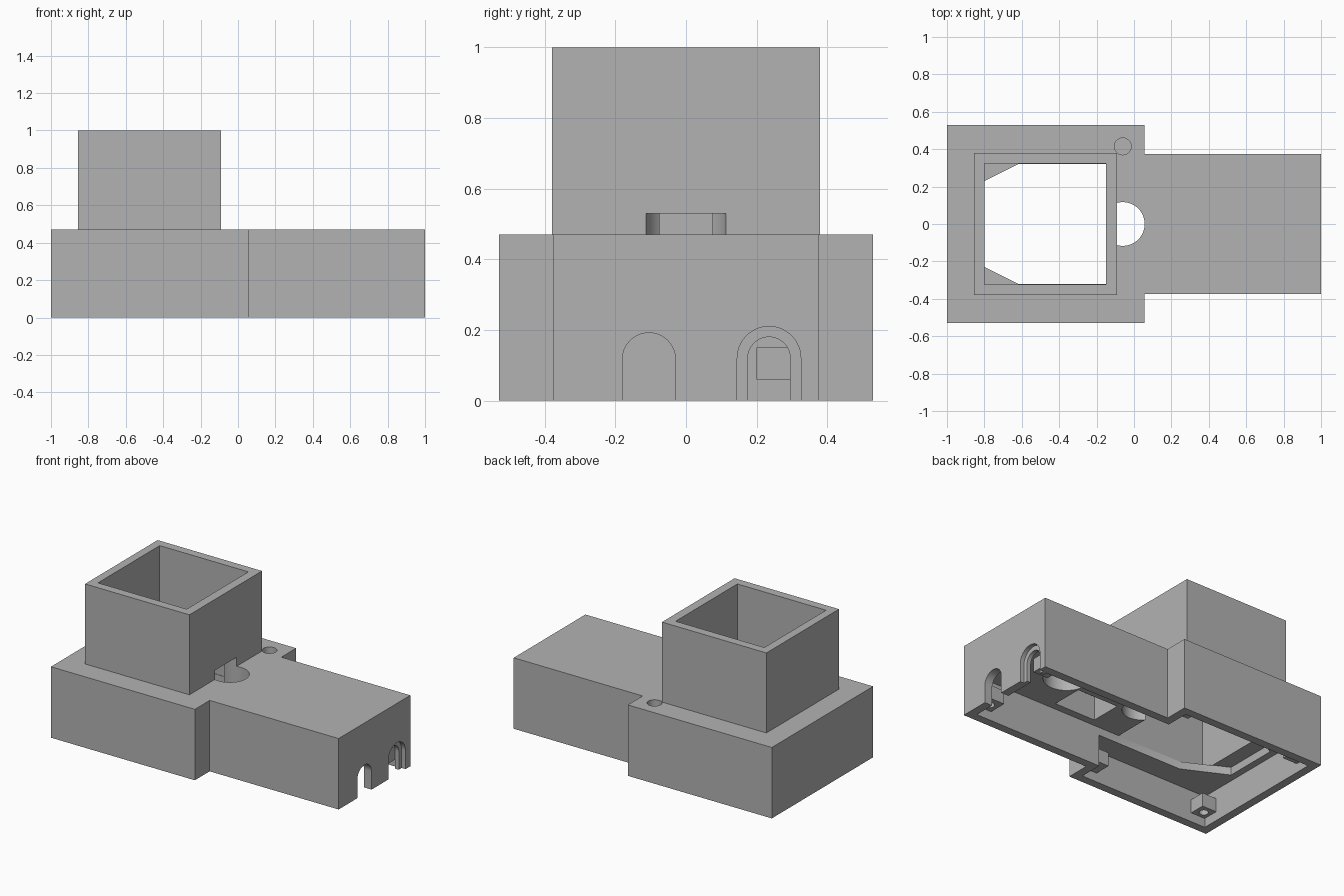
import bpy, bmesh, math
from mathutils import Vector

cube = bpy.data.objects.get("Cube")
if cube:
    bpy.data.objects.remove(cube, do_unlink=True)

grey = bpy.data.materials.new("plain_grey")
grey.use_nodes = True
grey.diffuse_color = (0.45, 0.45, 0.45, 1)
grey.node_tree.nodes["Principled BSDF"].inputs["Base Color"].default_value = grey.diffuse_color


def prism(name, outline, low, high, axis="z"):
    """Extrude an outline along z, or a (y, z) outline along x."""
    place = (lambda a, b, h: (a, b, h)) if axis == "z" else (lambda a, b, h: (h, a, b))
    bm = bmesh.new()
    face = bm.faces.new([bm.verts.new(place(a, b, low)) for a, b in outline])
    new = bmesh.ops.extrude_face_region(bm, geom=[face])["geom"]
    shift = Vector(place(0, 0, high - low))
    bmesh.ops.translate(bm, vec=shift, verts=[v for v in new if isinstance(v, bmesh.types.BMVert)])
    bmesh.ops.recalc_face_normals(bm, faces=bm.faces)
    mesh = bpy.data.meshes.new(name)
    bm.to_mesh(mesh)
    bm.free()
    mesh.materials.append(grey)
    ob = bpy.data.objects.new(name, mesh)
    bpy.context.collection.objects.link(ob)
    return ob


def rect(x0, x1, y0, y1):
    return [(x0, y0), (x1, y0), (x1, y1), (x0, y1)]


def circle(x, y, r, n=48):
    return [(x + r * math.cos(math.tau * i / n), y + r * math.sin(math.tau * i / n)) for i in range(n)]


def arch(y, r, spring, n=24):
    top = [(y + r * math.cos(math.pi * i / n), spring + r * math.sin(math.pi * i / n)) for i in range(n + 1)]
    return [(y - r, -0.1), (y + r, -0.1)] + top


def combine(target, tool, operation="DIFFERENCE"):
    """Apply a boolean and discard the tool."""
    mod = target.modifiers.new("cut", "BOOLEAN")
    mod.object, mod.operation, mod.solver = tool, operation, "EXACT"
    tool.hide_render = True
    bpy.context.view_layer.update()
    graph = bpy.context.evaluated_depsgraph_get()
    result = bpy.data.meshes.new_from_object(target.evaluated_get(graph))
    target.modifiers.clear()
    target.data = result
    bpy.data.objects.remove(tool, do_unlink=True)


def smooth(ob):
    bpy.ops.object.select_all(action="DESELECT")
    ob.select_set(True)
    bpy.context.view_layer.objects.active = ob
    bpy.ops.object.shade_smooth_by_angle(angle=math.radians(30))


# Stepped housing with the square tower
half = [(-1, -0.53), (0.055, -0.53), (0.055, -0.375), (1, -0.375)]
housing = prism("housing", half + [(x, -y) for x, y in reversed(half)], 0, 0.47)
combine(housing, prism("tower", rect(-0.855, -0.09, -0.38, 0.38), 0.4, 1), "UNION")

# Tower shaft, cable hole and small indicator hole
combine(housing, prism("shaft", rect(-0.8, -0.15, -0.323, 0.323), 0.26, 1.1))
combine(housing, prism("cable_hole", circle(-0.06, 0, 0.117), 0.23, 0.53))
combine(housing, prism("indicator_hole", circle(-0.06, 0.415, 0.045), 0.15, 0.6))

# Underside: wide chamber, then the deeper long pocket with chamfered corners
combine(housing, prism("chamber", rect(-0.945, 0, -0.475, 0.475), -0.1, 0.21))
side = [(-0.9, -0.18), (-0.62, -0.32), (0.945, -0.32)]
combine(housing, prism("long_pocket", side + [(x, -y) for x, y in reversed(side)], -0.1, 0.262))

# Component recesses in the ceiling of the long pocket
combine(housing, prism("square_recess", rect(0.08, 0.38, -0.27, -0.06), 0.2, 0.42))
combine(housing, prism("round_recess", circle(0.52, 0, 0.14), 0.2, 0.42))

# Arched openings in the end wall, one with a stepped surround
combine(housing, prism("plain_arch", arch(-0.105, 0.075, 0.117), 0.9, 1.1, "x"))
combine(housing, prism("inner_arch", arch(0.235, 0.06, 0.12), 0.9, 1.1, "x"))
combine(housing, prism("outer_arch", arch(0.235, 0.09, 0.12), 0.972, 1.1, "x"))
smooth(housing)

# Screw blocks in the corners
blocks = {
    "end_screw_block": (0.835, 0.945, 0.2, 0.33, True),
    "rear_screw_block": (-0.95, -0.84, 0.37, 0.48, True),
    "step_screw_block": (-0.11, 0.01, 0.365, 0.48, False),
}
for name, (x0, x1, y0, y1, drilled) in blocks.items():
    for label, s in (("left", 1), ("right", -1)):
        ys = sorted((s * y0, s * y1))
        block = prism(f"{name}_{label}", rect(x0, x1, *ys), 0.06, 0.15)
        if drilled:
            combine(block, prism("drill", circle((x0 + x1) / 2, sum(ys) / 2, 0.028, 24), 0, 0.13))
            smooth(block)
